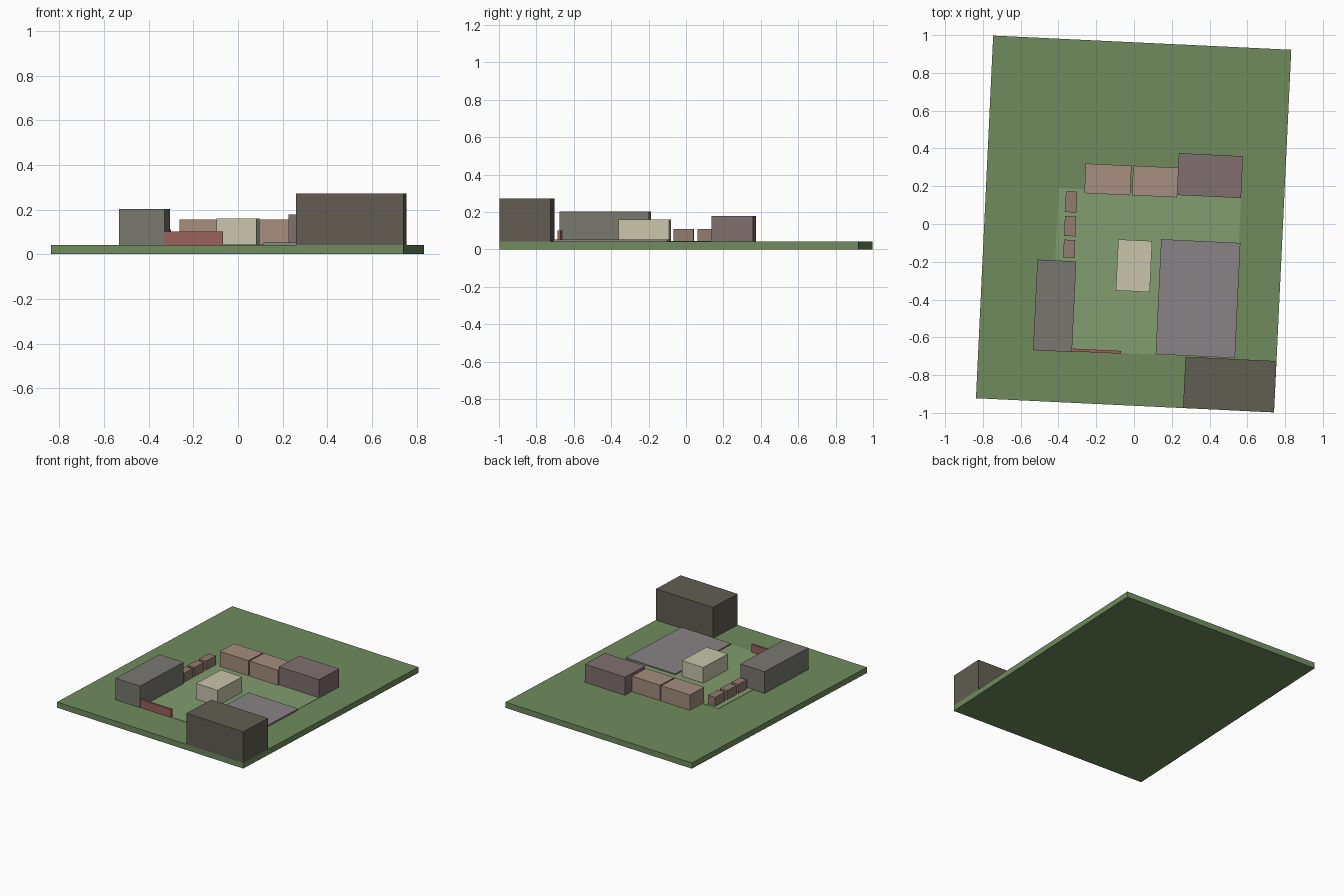
import bpy, bmesh
from math import radians
from mathutils import Matrix

if "Cube" in bpy.data.objects:
    bpy.data.objects.remove(bpy.data.objects["Cube"])

TURN = radians(-2.72)   # whole site is turned slightly
GROUND = 0.042          # top of the ground slab


def block(name, centre, size, z0, z1, color):
    """Turned box given by plan centre, plan size and bottom/top heights."""
    bm = bmesh.new()
    bmesh.ops.create_cube(bm, size=1, matrix=Matrix.Diagonal((*size, z1 - z0, 1)))
    mesh = bpy.data.meshes.new(name)
    bm.to_mesh(mesh)
    bm.free()
    obj = bpy.data.objects.new(name, mesh)
    obj.location = (*centre, (z0 + z1) / 2)
    obj.rotation_euler.z = TURN
    bpy.context.collection.objects.link(obj)
    key = "mat_%02d%02d%02d" % tuple(int(c * 99) for c in color)
    mat = bpy.data.materials.get(key) or bpy.data.materials.new(key)
    mat.diffuse_color = (*color, 1)
    mat.use_nodes = True
    mat.node_tree.nodes["Principled BSDF"].inputs["Base Color"].default_value = mat.diffuse_color
    mesh.materials.append(mat)
    return obj


BRICK = (0.38, 0.27, 0.21)
HUT = (0.29, 0.20, 0.16)

# Ground, lawn and paved yard
block("ground_slab", (-0.002, 0.0), (1.58, 1.922), 0, GROUND, (0.16, 0.26, 0.11))
block("courtyard_lawn", (0.064, -0.26), (0.967, 0.857), GROUND - 0.002, GROUND + 0.002, (0.22, 0.34, 0.16))
block("paved_yard", (0.339, -0.395), (0.42, 0.61), GROUND, 0.053, (0.25, 0.23, 0.24))

# Large buildings
block("tall_hall", (0.507, -0.85), (0.482, 0.272), GROUND, 0.272, (0.12, 0.11, 0.085))
block("long_wing", (-0.42, -0.433), (0.206, 0.48), GROUND, 0.202, (0.19, 0.185, 0.16))
block("central_house", (0.0, -0.221), (0.18, 0.271), GROUND, 0.16, (0.58, 0.56, 0.41))
block("corner_building", (0.402, 0.256), (0.34, 0.222), GROUND, 0.177, (0.22, 0.16, 0.16))

# Pair of row houses
for i, (centre, width) in enumerate([((-0.138, 0.236), 0.243), ((0.112, 0.225), 0.239)]):
    block(f"row_house_{i + 1}", centre, (width, 0.157), GROUND, 0.156, BRICK)

# Three small huts
for i, (x, y, depth) in enumerate([(-0.333, 0.117, 0.11), (-0.338, -0.012, 0.105), (-0.343, -0.131, 0.094)]):
    block(f"small_hut_{i + 1}", (x, y), (0.06, depth), GROUND, 0.11, HUT)

# Red boundary wall
block("boundary_wall", (-0.2, -0.673), (0.265, 0.015), GROUND, 0.102, (0.32, 0.12, 0.11))
